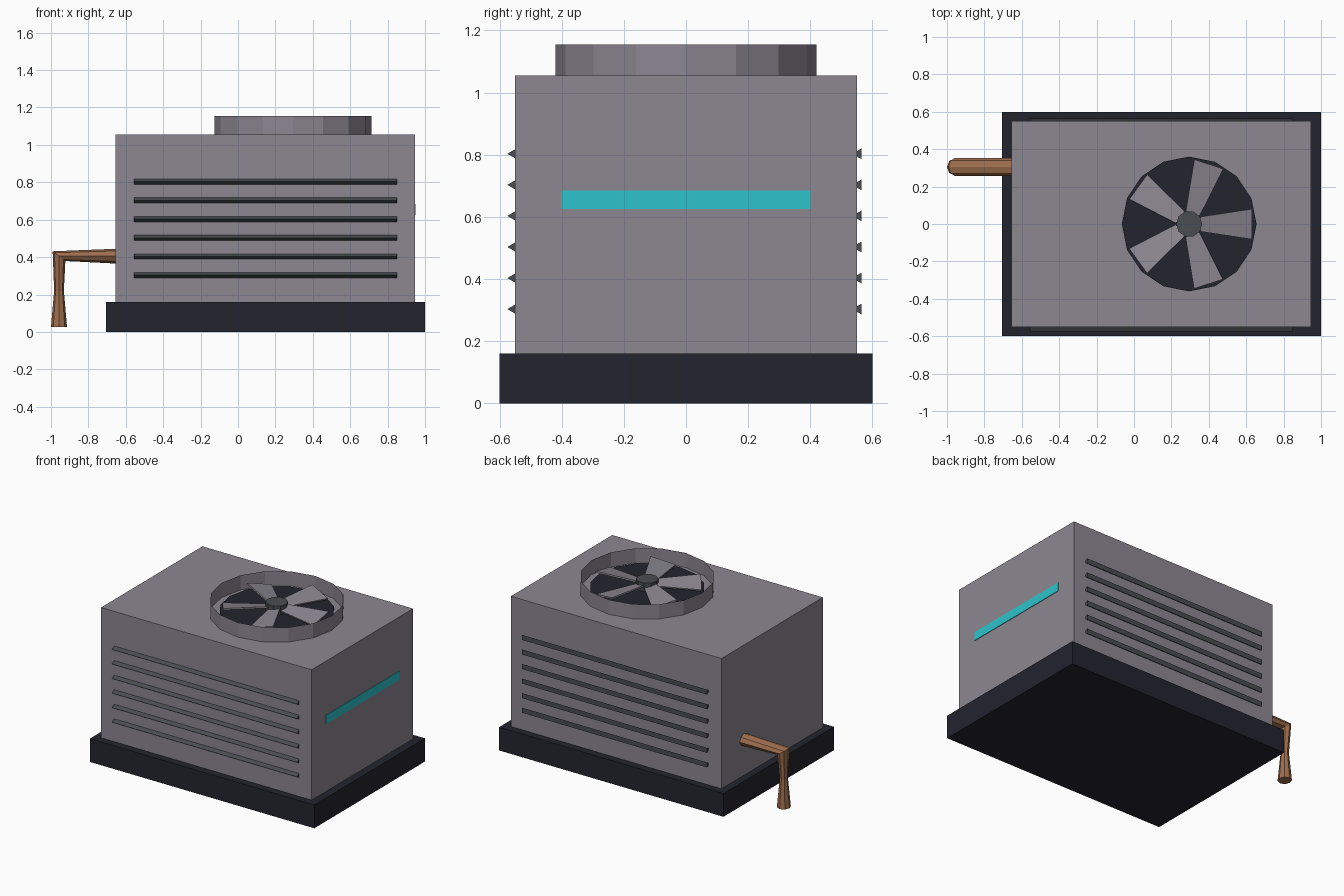
import bpy, bmesh, math
from mathutils import Matrix, Vector

if "Cube" in bpy.data.objects:
    bpy.data.objects.remove(bpy.data.objects["Cube"])


def mat(name, rgb):
    m = bpy.data.materials.new(name)
    m.diffuse_color = (*rgb, 1)
    m.use_nodes = True
    m.node_tree.nodes["Principled BSDF"].inputs["Base Color"].default_value = m.diffuse_color
    return m


GREY = mat("casing grey", (0.258, 0.243, 0.283))
DARK = mat("dark navy", (0.017, 0.017, 0.028))
STEEL = mat("dark steel", (0.07, 0.073, 0.083))
CYAN = mat("cyan", (0.028, 0.54, 0.60))
COPPER = mat("copper", (0.34, 0.155, 0.078))


def add(name, bm, material):
    bmesh.ops.recalc_face_normals(bm, faces=bm.faces)
    me = bpy.data.meshes.new(name)
    bm.to_mesh(me)
    bm.free()
    me.materials.append(material)
    ob = bpy.data.objects.new(name, me)
    bpy.context.collection.objects.link(ob)
    return ob


def box(name, lo, hi, material):
    bm = bmesh.new()
    bmesh.ops.create_cube(bm, size=1)
    lo, hi = Vector(lo), Vector(hi)
    for v in bm.verts:
        v.co = Vector(((lo[i] + hi[i]) / 2 + v.co[i] * (hi[i] - lo[i])) for i in range(3))
    return add(name, bm, material)


def cylinder(name, centre, r, z0, z1, n, material, caps=True):
    bm = bmesh.new()
    rings = [[bm.verts.new((centre[0] + r * math.cos(2 * math.pi * i / n),
                            centre[1] + r * math.sin(2 * math.pi * i / n), z))
              for i in range(n)] for z in (z0, z1)]
    for i in range(n):
        j = (i + 1) % n
        bm.faces.new((rings[0][i], rings[0][j], rings[1][j], rings[1][i]))
    if caps:
        for ring in rings:
            bm.faces.new(ring)
    return add(name, bm, material)


# Base, casing and light strip
box("base", (-0.705, -0.6, 0), (1.0, 0.6, 0.16), DARK)
box("casing", (-0.655, -0.55, 0.16), (0.945, 0.55, 1.055), GREY)
box("light_strip", (0.941, -0.4, 0.625), (0.949, 0.4, 0.685), CYAN)

# Louvres: three-sided bars along the front and back
for side, label in ((-1, "front"), (1, "back")):
    for k in range(6):
        bm = bmesh.new()
        ends = []
        for x in (-0.555, 0.85):
            ends.append([bm.verts.new((x, side * 0.555 + dy, 0.303 + 0.1 * k + dz))
                         for dy, dz in ((-0.02, 0), (0.01, 0.0173), (0.01, -0.0173))])
        for i in range(3):
            j = (i + 1) % 3
            bm.faces.new((ends[0][i], ends[0][j], ends[1][j], ends[1][i]))
        for e in ends:
            bm.faces.new(e)
        add(f"{label}_louvre_{k + 1}", bm, STEEL)

# Fan: open shroud, dark well, hub and five pitched blades
FAN = (0.295, 0.0)
cylinder("fan_shroud", FAN, 0.42, 1.055, 1.155, 16, GREY, caps=False)
cylinder("fan_well", FAN, 0.36, 1.05, 1.08, 16, DARK)
cylinder("fan_hub", FAN, 0.07, 1.08, 1.14, 10, STEEL)
for k in range(5):
    bm = bmesh.new()
    layers = [[bm.verts.new((x, y, z)) for x, y in
               ((0.06, -0.04), (0.337, -0.083), (0.337, 0.083), (0.06, 0.04))]
              for z in (-0.005, 0.005)]
    for i in range(4):
        j = (i + 1) % 4
        bm.faces.new((layers[0][i], layers[0][j], layers[1][j], layers[1][i]))
    for l in layers:
        bm.faces.new(l)
    bm.transform(Matrix.Translation((*FAN, 1.11))
                 @ Matrix.Rotation(2 * math.pi * k / 5, 4, 'Z')
                 @ Matrix.Rotation(math.radians(12), 4, 'X'))
    add(f"fan_blade_{k + 1}", bm, GREY)

# Copper pipe: eight-sided rings given by centre and two half-axes
PIPE = [((-0.64, 0.305, 0.405), (0, 0.048, 0), (0, 0, 0.04)),
        ((-0.957, 0.305, 0.405), (0, 0.048, 0), (-0.034, 0, 0.026)),
        ((-0.957, 0.305, 0.22), (0, 0.026, 0), (-0.026, 0, 0)),
        ((-0.957, 0.305, 0.025), (0, 0.046, 0), (-0.043, 0, 0))]
bm = bmesh.new()
rings = []
for c, u, w in PIPE:
    c, u, w = Vector(c), Vector(u), Vector(w)
    rings.append([bm.verts.new(c + u * math.cos(i * math.pi / 4) + w * math.sin(i * math.pi / 4))
                  for i in range(8)])
for a, b in zip(rings, rings[1:]):
    for i in range(8):
        j = (i + 1) % 8
        bm.faces.new((a[i], a[j], b[j], b[i]))
bm.faces.new(rings[0])
bm.faces.new(rings[-1])
add("copper_pipe", bm, COPPER)
